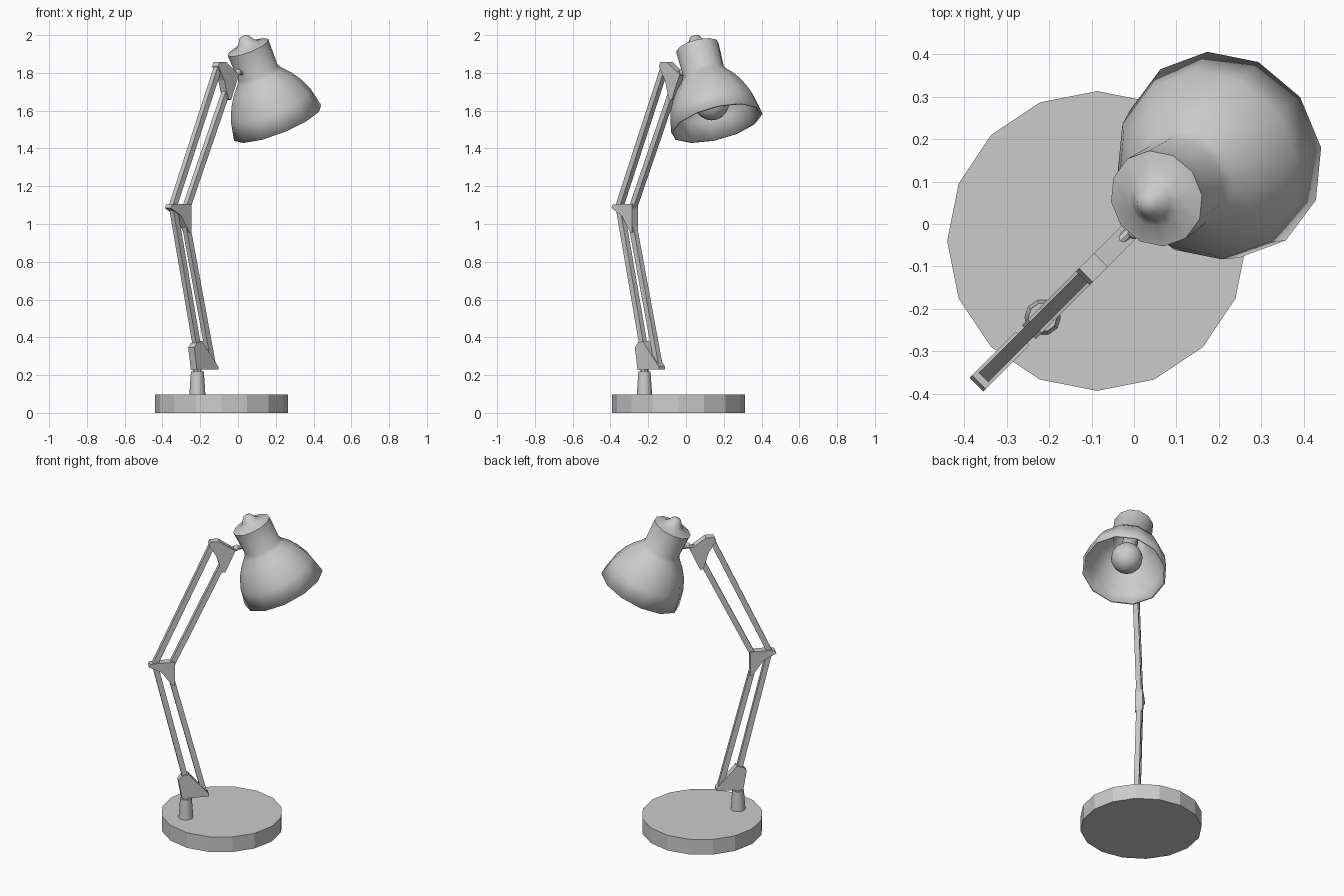
import bpy, bmesh, math
from mathutils import Vector, Matrix

if "Cube" in bpy.data.objects:
    bpy.data.objects.remove(bpy.data.objects["Cube"])

# arm plane: u runs diagonally along (1, 1), d is sideways
R2 = math.sqrt(0.5)
ARM_D = 0.005


def place(u, d, z):
    return Vector(((u + d) * R2, (u - d) * R2, z))


def finish(name, bm, smooth=None):
    bmesh.ops.recalc_face_normals(bm, faces=bm.faces)
    me = bpy.data.meshes.new(name)
    bm.to_mesh(me)
    bm.free()
    ob = bpy.data.objects.new(name, me)
    bpy.context.collection.objects.link(ob)
    if smooth:
        bpy.ops.object.select_all(action='DESELECT')
        ob.select_set(True)
        bpy.context.view_layer.objects.active = ob
        bpy.ops.object.shade_smooth_by_angle(angle=math.radians(smooth))
    return ob


def plate(name, pts, thick):
    """Extrude a (u, z) outline sideways, centred on the arm plane."""
    bm = bmesh.new()
    sides = [[bm.verts.new(place(u, ARM_D + s * thick / 2, z)) for u, z in pts] for s in (-1, 1)]
    for ring in sides:
        bm.faces.new(ring)
    n = len(pts)
    for i in range(n):
        j = (i + 1) % n
        bm.faces.new((sides[0][i], sides[0][j], sides[1][j], sides[1][i]))
    return finish(name, bm)


def bar(name, a, b, width=0.032, thick=0.03):
    """Straight square bar between two (u, z) points."""
    a, b = Vector(a), Vector(b)
    t = (b - a).normalized() * width / 2
    n = Vector((-t.y, t.x))
    return plate(name, [a + n, a - n, b - n, b + n], thick)


def lathe(name, profile, origin, axis, sides, smooth=None):
    """Revolve (t, r) points around an axis; r = 0 closes to a point."""
    bm = bmesh.new()
    rot = Vector((0, 0, 1)).rotation_difference(Vector(axis)).to_matrix().to_4x4()
    mat = Matrix.Translation(origin) @ rot
    rings = []
    for t, r in profile:
        cnt = sides if r > 0 else 1
        rings.append([bm.verts.new(mat @ Vector((r * math.cos(k * math.tau / sides),
                                                 r * math.sin(k * math.tau / sides), t)))
                      for k in range(cnt)])
    for p, q in zip(rings, rings[1:]):
        for k in range(sides):
            m = (k + 1) % sides
            f = [p[k % len(p)], p[m % len(p)], q[m % len(q)], q[k % len(q)]]
            bm.faces.new(list(dict.fromkeys(f)))
    return finish(name, bm, smooth)


def ball(name, centre, r, seg=16):
    bm = bmesh.new()
    bmesh.ops.create_uvsphere(bm, u_segments=seg, v_segments=seg // 2 + 2, radius=r,
                              matrix=Matrix.Translation(centre))
    return finish(name, bm, 60)


# base disc and post
UP = (0, 0, 1)
lathe("base", [(0, 0), (0, 0.353), (0.097, 0.353), (0.097, 0)], (-0.087, -0.04, 0), UP, 16)
lathe("post", [(0.09, 0), (0.09, 0.043), (0.22, 0.034), (0.22, 0)], (-0.215, -0.22, 0), UP, 10, 40)
lathe("post_pin", [(0.2, 0.022), (0.25, 0.022)], (-0.215, -0.22, 0), UP, 8, 40)

# joint brackets
plate("lower_bracket", [(-0.335, 0.228), (-0.355, 0.345), (-0.335, 0.37), (-0.295, 0.38),
                        (-0.275, 0.355), (-0.175, 0.245), (-0.175, 0.23)], 0.046)
plate("elbow_bracket", [(-0.53, 1.085), (-0.522, 1.102), (-0.48, 1.106), (-0.376, 1.105),
                        (-0.376, 0.955), (-0.39, 0.955), (-0.455, 1.045)], 0.046)
plate("upper_bracket", [(-0.175, 1.835), (-0.165, 1.857), (-0.115, 1.857), (-0.02, 1.79),
                        (-0.08, 1.656), (-0.1, 1.66), (-0.13, 1.76)], 0.046)

# parallel arm bars
bar("lower_arm_rear", (-0.312, 0.35), (-0.49, 1.085))
bar("lower_arm_front", (-0.198, 0.24), (-0.393, 0.99))
bar("upper_arm_rear", (-0.497, 1.085), (-0.15, 1.84))
bar("upper_arm_front", (-0.395, 1.08), (-0.095, 1.7))

# swivel between arm and shade
u_dir = (R2, R2, 0)
lathe("swivel_rod", [(0, 0), (0, 0.012), (0.1, 0.012), (0.1, 0)], place(-0.06, ARM_D, 1.8), u_dir, 8, 40)
ball("swivel_ball", place(-0.012, ARM_D + 0.008, 1.803), 0.018, 10)

# shade, tilted down and slightly turned
top = Vector((0.053, 0.06, 1.935))
axis = (Vector((0.21, 0.163, 1.535)) - top).normalized()
shade = lathe("shade", [(-0.07, 0), (-0.062, 0.025), (-0.03, 0.045), (-0.012, 0.066), (0, 0.116),
                        (0.145, 0.112), (0.17, 0.126), (0.215, 0.165), (0.265, 0.197),
                        (0.335, 0.228), (0.442, 0.25)], top, axis, 12, 50)
mod = shade.modifiers.new("wall", 'SOLIDIFY')
mod.thickness = 0.012
mod.offset = -1

# bulb and its socket
lathe("bulb_socket", [(0.02, 0.045), (0.2, 0.045), (0.26, 0.06)], top, axis, 12, 50)
ball("bulb", top + axis * 0.325, 0.092)
